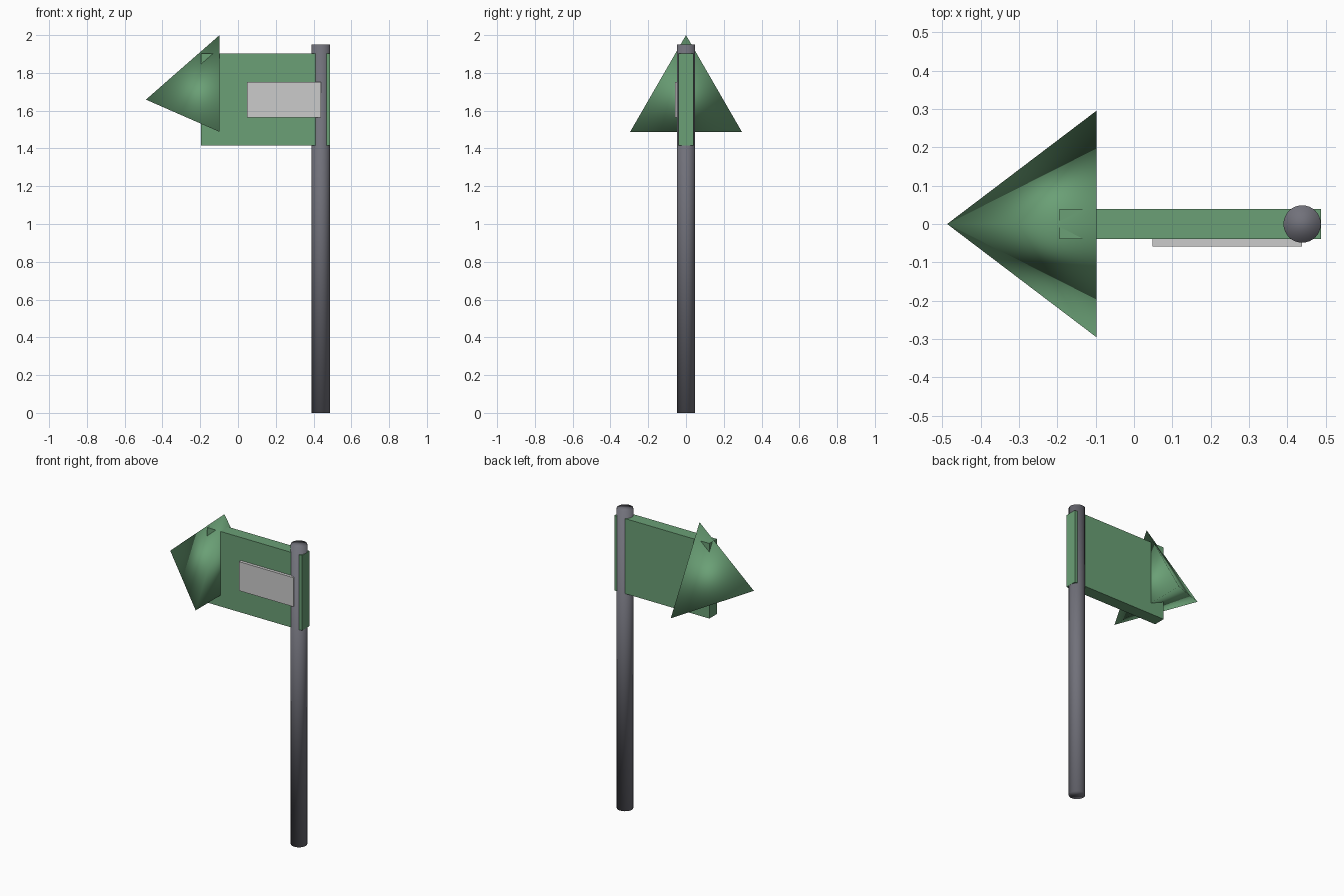
import bpy
from math import sin, cos, pi

if "Cube" in bpy.data.objects:
    bpy.data.objects.remove(bpy.data.objects["Cube"])


def material(name, rgb):
    m = bpy.data.materials.new(name)
    m.diffuse_color = (*rgb, 1)
    m.use_nodes = True
    m.node_tree.nodes["Principled BSDF"].inputs["Base Color"].default_value = m.diffuse_color
    return m


GREEN = material("green", (0.145, 0.35, 0.18))
DARK = material("dark_metal", (0.165, 0.165, 0.195))
PALE = material("pale", (0.8, 0.78, 0.78))


def box(name, lo, hi, mat):
    centre = [(a + b) / 2 for a, b in zip(lo, hi)]
    bpy.ops.mesh.primitive_cube_add(size=1, location=centre)
    ob = bpy.context.object
    ob.name = name
    ob.scale = [b - a for a, b in zip(lo, hi)]
    bpy.ops.object.transform_apply(location=False, rotation=False, scale=True)
    ob.data.materials.append(mat)
    return ob


# Post, fully smooth including its caps
bpy.ops.mesh.primitive_cylinder_add(vertices=32, radius=0.04875, depth=1.95,
                                    location=(0.43875, 0, 0.975))
post = bpy.context.object
post.name = "post"
post.data.materials.append(DARK)
bpy.ops.object.shade_smooth()

# Sign board and the pale panel on its front
MID = 1.6585
box("sign_board", (-0.195, -0.039, MID - 0.244), (0.4875, 0.039, MID + 0.244), GREEN)
box("front_panel", (0.04875, -0.0585, MID - 0.0945), (0.43875, -0.0195, MID + 0.0945), PALE)

# Arrow head: smooth three-sided pyramid pointing along -x, one corner up
R = 0.3415
verts = [(-0.0975, R * sin(2 * pi * i / 3), MID + R * cos(2 * pi * i / 3)) for i in range(3)]
verts.append((-0.4875, 0, MID))
faces = [(2, 1, 0)] + [(i, (i + 1) % 3, 3) for i in range(3)]
mesh = bpy.data.meshes.new("arrow_head")
mesh.from_pydata(verts, [], faces)
mesh.materials.append(GREEN)
mesh.shade_smooth()
head = bpy.data.objects.new("arrow_head", mesh)
bpy.context.collection.objects.link(head)
